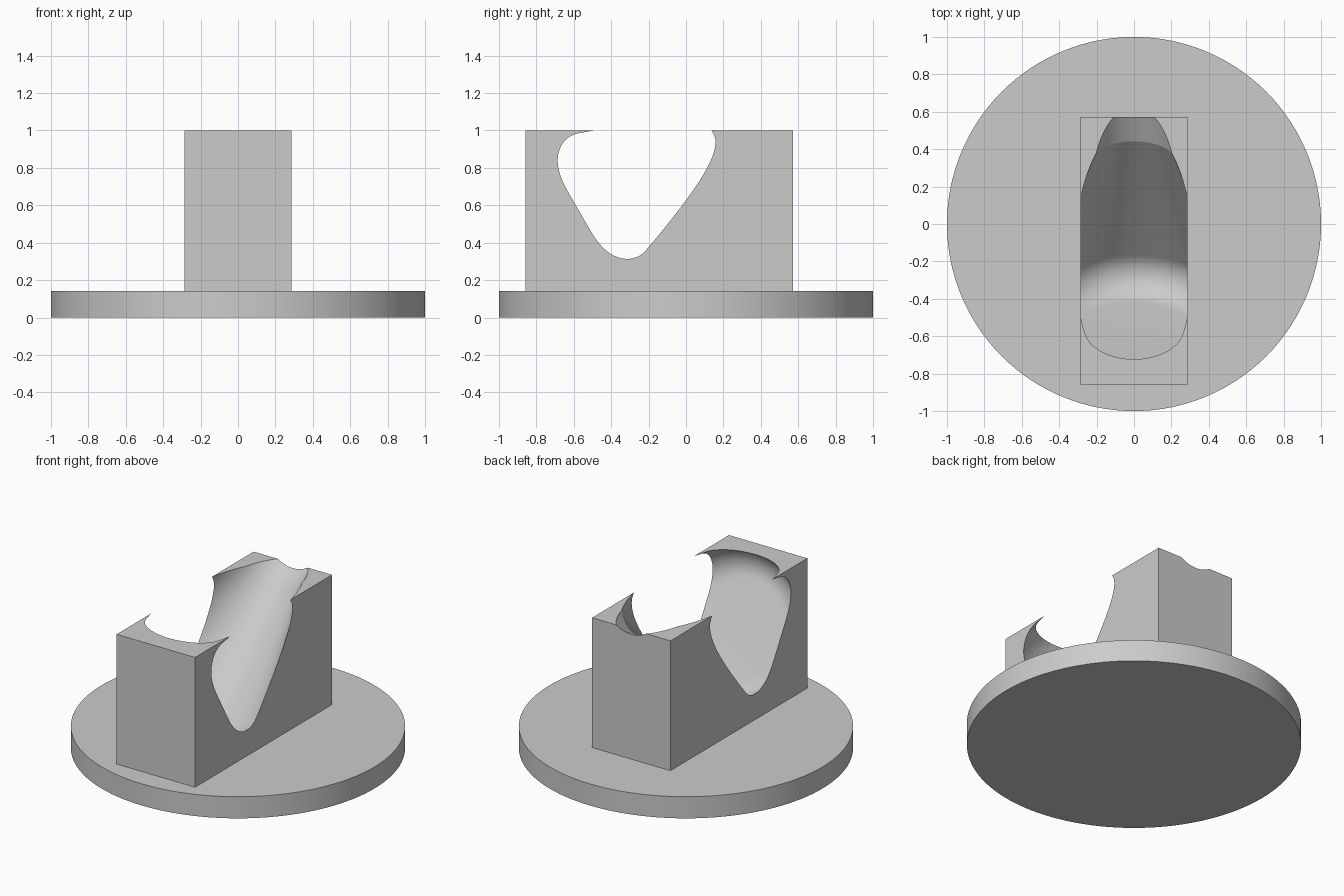
import bpy
import bmesh
from math import cos, sin, radians
from mathutils import Matrix, Vector

cube = bpy.data.objects.get("Cube")
if cube:
    bpy.data.objects.remove(cube, do_unlink=True)

BASE_H = 0.143
HALF_W = 0.286

grey = bpy.data.materials.new("light grey")
grey.use_nodes = True
grey.diffuse_color = (0.6, 0.6, 0.6, 1)
grey.node_tree.nodes["Principled BSDF"].inputs["Base Color"].default_value = (0.6, 0.6, 0.6, 1)


def make_object(name, bm):
    bmesh.ops.recalc_face_normals(bm, faces=bm.faces)
    mesh = bpy.data.meshes.new(name)
    bm.to_mesh(mesh)
    bm.free()
    mesh.materials.append(grey)
    obj = bpy.data.objects.new(name, mesh)
    bpy.context.collection.objects.link(obj)
    return obj


def select(obj):
    bpy.ops.object.select_all(action='DESELECT')
    obj.select_set(True)
    bpy.context.view_layer.objects.active = obj


def lathe(name, profile, steps):
    """Revolve (radius, height) points around z; the ends are capped."""
    bm = bmesh.new()
    rings = []
    for r, h in profile:
        rings.append([bm.verts.new((r * cos(radians(360 * i / steps)),
                                    r * sin(radians(360 * i / steps)), h))
                      for i in range(steps)])
    for low, high in zip(rings, rings[1:]):
        for i in range(steps):
            j = (i + 1) % steps
            bm.faces.new((low[i], low[j], high[j], high[i]))
    bm.faces.new(rings[0])
    bm.faces.new(rings[-1])
    return make_object(name, bm)


# Round base plate
base = lathe("base_plate", [(1, 0), (1, BASE_H)], 128)

# Upright block
bm = bmesh.new()
y0, y1, top = -0.857, 0.571, 1.0
size = Vector((2 * HALF_W, y1 - y0, top - BASE_H))
centre = Vector((0, (y0 + y1) / 2, (top + BASE_H) / 2))
bmesh.ops.create_cube(bm, size=1, matrix=Matrix.Translation(centre) @ Matrix.Diagonal(size.to_4d()))
block = make_object("cradle_block", bm)

# Tilted cutter: flat face, rounded rim, tapering cone and straight neck
rim = [(0.307 + 0.16 * cos(radians(a)), -0.05 + 0.16 * sin(radians(a)))
       for a in range(-90, 16, 7)]
cutter = lathe("recess_cutter", rim + [(0.227, 0.83), (0.227, 1.6)], 120)
cutter.rotation_euler.x = radians(-60)
cutter.location = (0, -0.39, 0.675)
cutter.hide_render = True

# Carve the recess into the block
cut = block.modifiers.new("recess", 'BOOLEAN')
cut.operation = 'DIFFERENCE'
cut.solver = 'EXACT'
cut.object = cutter
bpy.context.view_layer.update()
select(block)
bpy.ops.object.modifier_apply(modifier=cut.name)
bpy.data.objects.remove(cutter, do_unlink=True)

# Smooth the curved surfaces, keep the edges crisp
for obj in (base, block):
    select(obj)
    bpy.ops.object.shade_smooth_by_angle(angle=radians(12))
